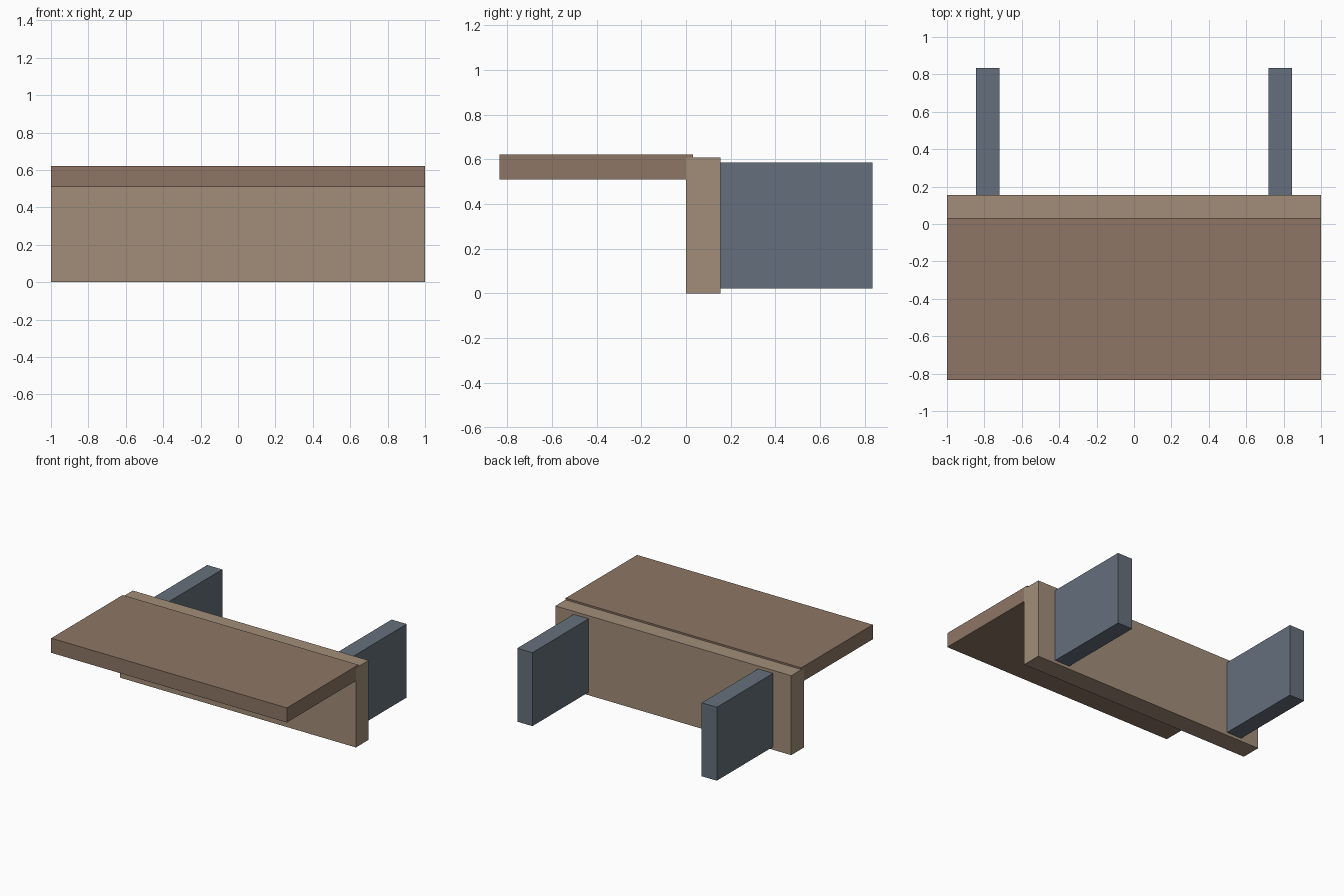
import bpy

if "Cube" in bpy.data.objects:
    bpy.data.objects.remove(bpy.data.objects["Cube"])


def material(name, rgb):
    mat = bpy.data.materials.new(name)
    mat.diffuse_color = (*rgb, 1)
    mat.use_nodes = True
    mat.node_tree.nodes["Principled BSDF"].inputs["Base Color"].default_value = mat.diffuse_color
    return mat


def box(name, low, high, mat):
    # Axis-aligned board given by two opposite corners
    centre = [(a + b) / 2 for a, b in zip(low, high)]
    bpy.ops.mesh.primitive_cube_add(size=1, location=centre)
    ob = bpy.context.object
    ob.name = name
    ob.scale = [b - a for a, b in zip(low, high)]
    bpy.ops.object.transform_apply(location=False, rotation=False, scale=True)
    ob.data.materials.append(mat)
    return ob


tan = material("tan", (0.36, 0.27, 0.19))
brown = material("brown", (0.27, 0.18, 0.13))
slate = material("slate", (0.13, 0.16, 0.20))

# Upright panel and the slab resting against its top edge
box("upright_panel", (-1, 0, 0), (1, 0.154, 0.609), tan)
box("top_slab", (-0.999, -0.835, 0.51), (0.999, 0.031, 0.622), brown)

# Pair of rear supports
for side, x in (("left", -0.782), ("right", 0.782)):
    box(f"{side}_rear_support", (x - 0.064, 0.154, 0.023), (x + 0.064, 0.835, 0.586), slate)
